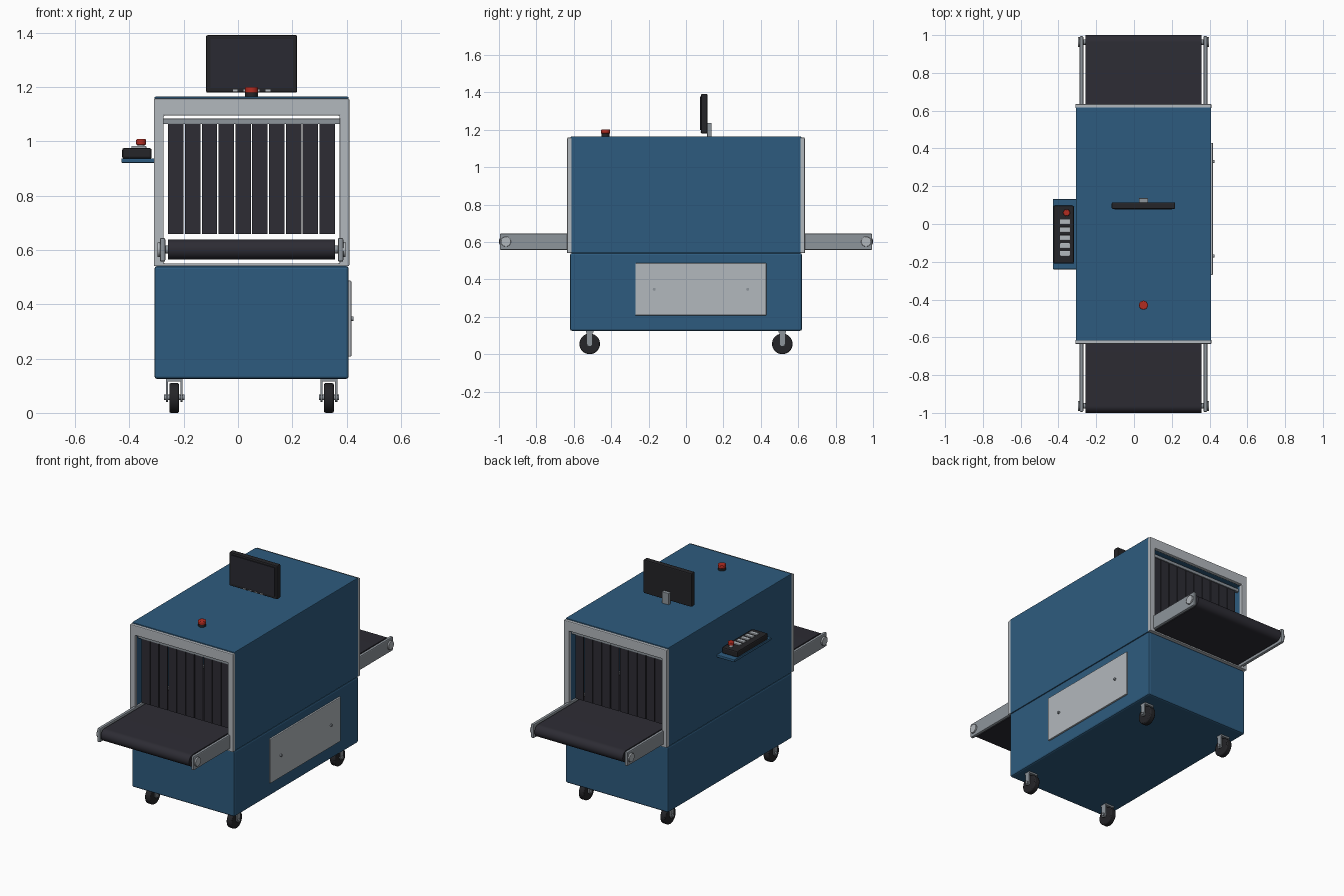
import bpy, bmesh, math
from mathutils import Matrix, Vector

if "Cube" in bpy.data.objects:
    bpy.data.objects.remove(bpy.data.objects["Cube"])

CX = 0.05  # centre line of the cabinet


def material(name, rgb):
    m = bpy.data.materials.new(name)
    m.diffuse_color = (*rgb, 1)
    m.use_nodes = True
    m.node_tree.nodes["Principled BSDF"].inputs["Base Color"].default_value = m.diffuse_color
    return m


BLUE = material("blue paint", (0.027, 0.105, 0.21))
LIGHT = material("light grey metal", (0.45, 0.48, 0.51))
STEEL = material("steel", (0.27, 0.30, 0.33))
RUBBER = material("belt rubber", (0.026, 0.025, 0.034))
BLACK = material("black plastic", (0.018, 0.018, 0.021))
SCREEN = material("screen glass", (0.023, 0.023, 0.032))
RED = material("red button", (0.45, 0.025, 0.015))


def finish(bm, name, mat, bevel=0, smooth=False):
    bmesh.ops.recalc_face_normals(bm, faces=bm.faces)
    me = bpy.data.meshes.new(name)
    bm.to_mesh(me)
    bm.free()
    ob = bpy.data.objects.new(name, me)
    bpy.context.collection.objects.link(ob)
    me.materials.append(mat)
    if bevel:
        b = ob.modifiers.new("bevel", 'BEVEL')
        b.width, b.segments, b.limit_method = bevel, 2, 'ANGLE'
    if smooth:
        bpy.ops.object.select_all(action='DESELECT')
        ob.select_set(True)
        bpy.context.view_layer.objects.active = ob
        bpy.ops.object.shade_smooth_by_angle(angle=math.radians(40))
    return ob


def box(name, x, y, z, mat, bevel=0):
    """Box from (min, max) ranges."""
    bm = bmesh.new()
    bmesh.ops.create_cube(bm, size=1)
    for v in bm.verts:
        v.co = Vector([(r[0] + r[1]) / 2 + c * (r[1] - r[0]) for r, c in zip((x, y, z), v.co)])
    return finish(bm, name, mat, bevel)


def cylinder(name, centre, r, depth, axis, mat, r2=None, bevel=0, sides=32):
    bm = bmesh.new()
    rot = {'X': Matrix.Rotation(math.pi / 2, 4, 'Y'), 'Z': Matrix()}[axis]
    bmesh.ops.create_cone(bm, cap_ends=True, segments=sides, radius1=r, radius2=r2 or r,
                          depth=depth, matrix=Matrix.Translation(centre) @ rot)
    return finish(bm, name, mat, bevel, True)


def extrude_x(name, profile, x0, x1, mat, bevel=0):
    """Extrude a (y, z) profile along x."""
    bm = bmesh.new()
    f = bm.faces.new([bm.verts.new((x0, y, z)) for y, z in profile])
    geo = bmesh.ops.extrude_face_region(bm, geom=[f])['geom']
    bmesh.ops.translate(bm, verts=[g for g in geo if isinstance(g, bmesh.types.BMVert)],
                        vec=(x1 - x0, 0, 0))
    return finish(bm, name, mat, bevel, True)


def ring(name, outer, inner, y0, y1, mat, bevel):
    """Rectangular tube along y; outer and inner are (x0, x1, z0, z1)."""
    bm = bmesh.new()
    loops = []
    for (a, b, c, d), y in ((outer, y0), (outer, y1), (inner, y1), (inner, y0)):
        loops.append([bm.verts.new((x, y, z)) for x, z in ((a, c), (b, c), (b, d), (a, d))])
    for k in range(4):
        p, q = loops[k], loops[(k + 1) % 4]
        for i in range(4):
            j = (i + 1) % 4
            bm.faces.new((p[i], p[j], q[j], q[i]))
    return finish(bm, name, mat, bevel)


# cabinet: base and hollow scanning tunnel
box("base_cabinet", (-0.308, 0.408), (-0.62, 0.62), (0.125, 0.541), BLUE, 0.01)
ring("tunnel_housing", (-0.308, 0.408, 0.541, 1.165), (-0.28, 0.38, 0.549, 1.10),
     -0.617, 0.617, BLUE, 0.006)

# end frames, curtain rods and curtain strips
for s, end in ((-1, "front"), (1, "back")):
    ya, yb = sorted((s * 0.612, s * 0.635))
    ring(end + "_tunnel_frame", (-0.31, 0.41, 0.541, 1.158), (-0.274, 0.374, 0.551, 1.095),
         ya, yb, LIGHT, 0.004)
    y = s * 0.59
    box(end + "_curtain_rod", (-0.282, 0.382), (y - 0.009, y + 0.009), (1.064, 1.084), STEEL, 0.003)
    for i in range(10):
        x = CX - 0.279 + i * 0.062
        box(f"{end}_curtain_strip_{i + 1}", (x - 0.0285, x + 0.0285), (y - 0.003, y + 0.003),
            (0.66, 1.068), RUBBER)

# conveyor belt with rounded ends
R, YC, ZC = 0.037, 0.963, 0.602
belt = []
for s in (1, -1):
    for i in range(17):
        a = -math.pi / 2 + math.pi * i / 16
        belt.append((s * (YC + R * math.cos(a)), ZC + s * R * math.sin(a)))
extrude_x("conveyor_belt", belt, CX - 0.308, CX + 0.308, RUBBER)

# conveyor side rails, roller axles and end caps
for s, side in ((-1, "left"), (1, "right")):
    xa, xb = sorted((CX + s * 0.318, CX + s * 0.338))
    box(side + "_rail", (xa, xb), (-0.995, 0.995), (0.557, 0.645), STEEL, 0.006)
    for t, end in ((-1, "front"), (1, "back")):
        cylinder(f"{end}_{side}_rail_cap", (CX + s * 0.341, t * YC, ZC), 0.027, 0.012, 'X', LIGHT,
                 bevel=0.002)
for t, end in ((-1, "front"), (1, "back")):
    cylinder(end + "_roller_axle", (CX, t * YC, ZC), 0.015, 0.65, 'X', STEEL)

# service panel with screws
box("service_panel", (0.403, 0.418), (-0.27, 0.43), (0.207, 0.487), LIGHT, 0.004)
for i, y in enumerate((-0.17, 0.33)):
    cylinder(f"panel_screw_{i + 1}", (0.42, y, 0.347), 0.008, 0.012, 'X', STEEL, sides=16)

# casters
for sx, side in ((-1, "left"), (1, "right")):
    for sy, end in ((-1, "front"), (1, "back")):
        n, x, y = f"{end}_{side}_caster", CX + sx * 0.285, sy * 0.515
        cylinder(n + "_wheel", (x, y, 0.055), 0.055, 0.036, 'X', BLACK, bevel=0.006)
        cylinder(n + "_axle", (x, y, 0.057), 0.01, 0.074, 'X', STEEL, sides=16)
        box(n + "_bracket", (x - 0.031, x + 0.031), (y - 0.02, y + 0.02), (0.115, 0.127), STEEL)
        fork = [(y - 0.016, 0.12)] + [(y - 0.016 * math.cos(a), 0.057 - 0.016 * math.sin(a))
                for a in [math.pi * i / 10 for i in range(11)]] + [(y + 0.016, 0.12)]
        for k in (-1, 1):
            extrude_x(f"{n}_fork_{'inner' if k * sx < 0 else 'outer'}", fork,
                      x + k * 0.027 - 0.004, x + k * 0.027 + 0.004, STEEL)

# monitor on its stand
box("monitor_case", (CX - 0.168, CX + 0.168), (0.08, 0.115), (1.18, 1.392), BLACK, 0.006)
box("monitor_screen", (CX - 0.152, CX + 0.152), (0.076, 0.082), (1.198, 1.378), SCREEN)
for i in range(4):
    x = CX - 0.06 + i * 0.04
    box(f"monitor_button_{i + 1}", (x - 0.009, x + 0.009), (0.077, 0.082), (1.184, 1.191), LIGHT)
box("monitor_stand", (CX - 0.024, CX + 0.024), (0.113, 0.137), (1.162, 1.236), STEEL, 0.003)

# emergency stop on the roof
cylinder("roof_stop_base", (CX, -0.43, 1.171), 0.022, 0.018, 'Z', BLACK)
cylinder("roof_stop_button", (CX, -0.43, 1.19), 0.024, 0.022, 'Z', RED, bevel=0.004)

# operator shelf and control panel on the left side
box("control_shelf", (-0.43, -0.30), (-0.24, 0.132), (0.921, 0.938), BLUE, 0.004)
box("control_panel", (-0.427, -0.318), (-0.21, 0.097), (0.936, 0.976), BLACK, 0.008)
for i in range(5):
    y = 0.012 - i * 0.042
    box(f"control_key_{i + 1}", (-0.393, -0.338), (y - 0.013, y + 0.013), (0.974, 0.984), LIGHT, 0.003)
cylinder("control_stop_collar", (-0.357, 0.06, 0.981), 0.013, 0.014, 'Z', LIGHT)
cylinder("control_stop_button", (-0.357, 0.06, 0.998), 0.018, 0.022, 'Z', RED, bevel=0.004)
